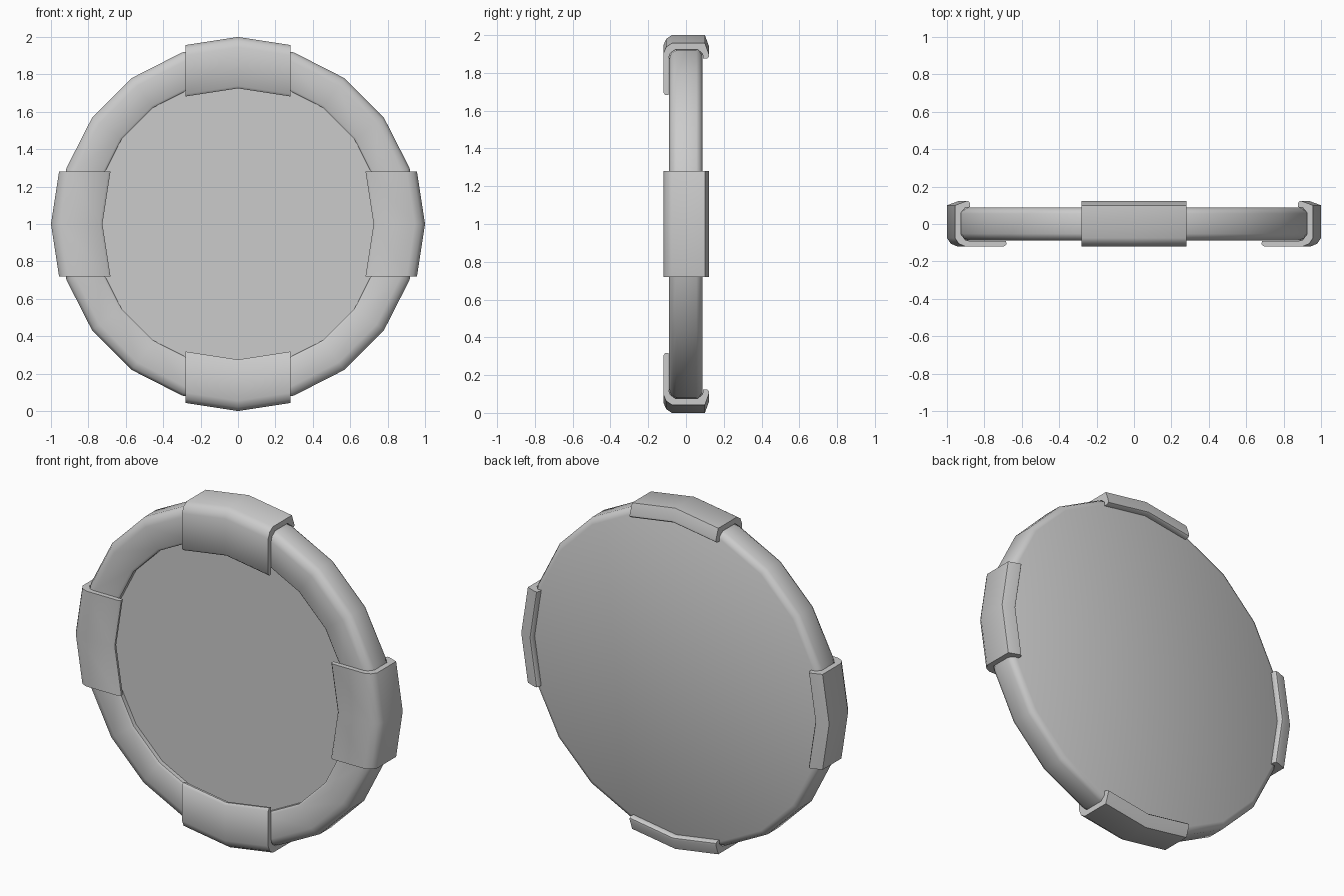
import bpy, bmesh, math
from mathutils import Matrix

if "Cube" in bpy.data.objects:
    bpy.data.objects.remove(bpy.data.objects["Cube"])

SIDES = 20
HALF = 0.28
CENTRE = Matrix.Translation((0, 0, 1))


def finish(bm, name, angle):
    bmesh.ops.recalc_face_normals(bm, faces=bm.faces)
    bm.transform(CENTRE)
    mesh = bpy.data.meshes.new(name)
    bm.to_mesh(mesh)
    bm.free()
    obj = bpy.data.objects.new(name, mesh)
    bpy.context.collection.objects.link(obj)
    bpy.ops.object.select_all(action='DESELECT')
    obj.select_set(True)
    bpy.context.view_layer.objects.active = obj
    bpy.ops.object.shade_smooth_by_angle(angle=math.radians(angle))
    return obj


def bridge(bm, a, b, closed=False):
    n = len(a)
    for i in range(n if closed else n - 1):
        j = (i + 1) % n
        bm.faces.new((a[i], a[j], b[j], b[i]))


# Round shield body: raised rim, recessed front panel, flat back (radius, y)
body = [(0.77, -0.055), (0.77, -0.08), (0.782, -0.089), (0.915, -0.089),
        (0.95, -0.078), (0.965, -0.052), (0.965, 0.055), (0.955, 0.075), (0.93, 0.087)]
bm = bmesh.new()
rings = []
for k in range(SIDES):
    a = 2 * math.pi * k / SIDES
    rings.append([bm.verts.new((r * math.cos(a), y, r * math.sin(a))) for r, y in body])
for k in range(SIDES):
    bridge(bm, rings[k], rings[(k + 1) % SIDES])
bm.faces.new([s[0] for s in rings])
bm.faces.new([s[-1] for s in rings])
finish(bm, "shield_body", 50)

# Hooked clamp cross-section: long front lip, outer wall, short back lip (radius, y)
clamp = [(0.727, -0.092), (0.725, -0.108), (0.738, -0.12), (0.945, -0.12), (0.98, -0.105),
         (1.0, -0.075), (1.0, 0.1), (0.94, 0.122), (0.928, 0.122), (0.92, 0.112),
         (0.92, 0.09), (0.945, 0.088), (0.968, 0.06), (0.968, -0.055), (0.945, -0.085),
         (0.92, -0.092)]
for k, name in enumerate(("top", "right", "bottom", "left")):
    bm = bmesh.new()
    sections = [[bm.verts.new((x, y, r - drop)) for r, y in clamp]
                for x, drop in ((-HALF, 0.043), (0, 0), (HALF, 0.043))]
    bridge(bm, sections[0], sections[1], True)
    bridge(bm, sections[1], sections[2], True)
    bm.faces.new(sections[0])
    bm.faces.new(sections[2])
    bm.transform(Matrix.Rotation(k * math.pi / 2, 4, 'Y'))
    finish(bm, name + "_clamp", 50)
